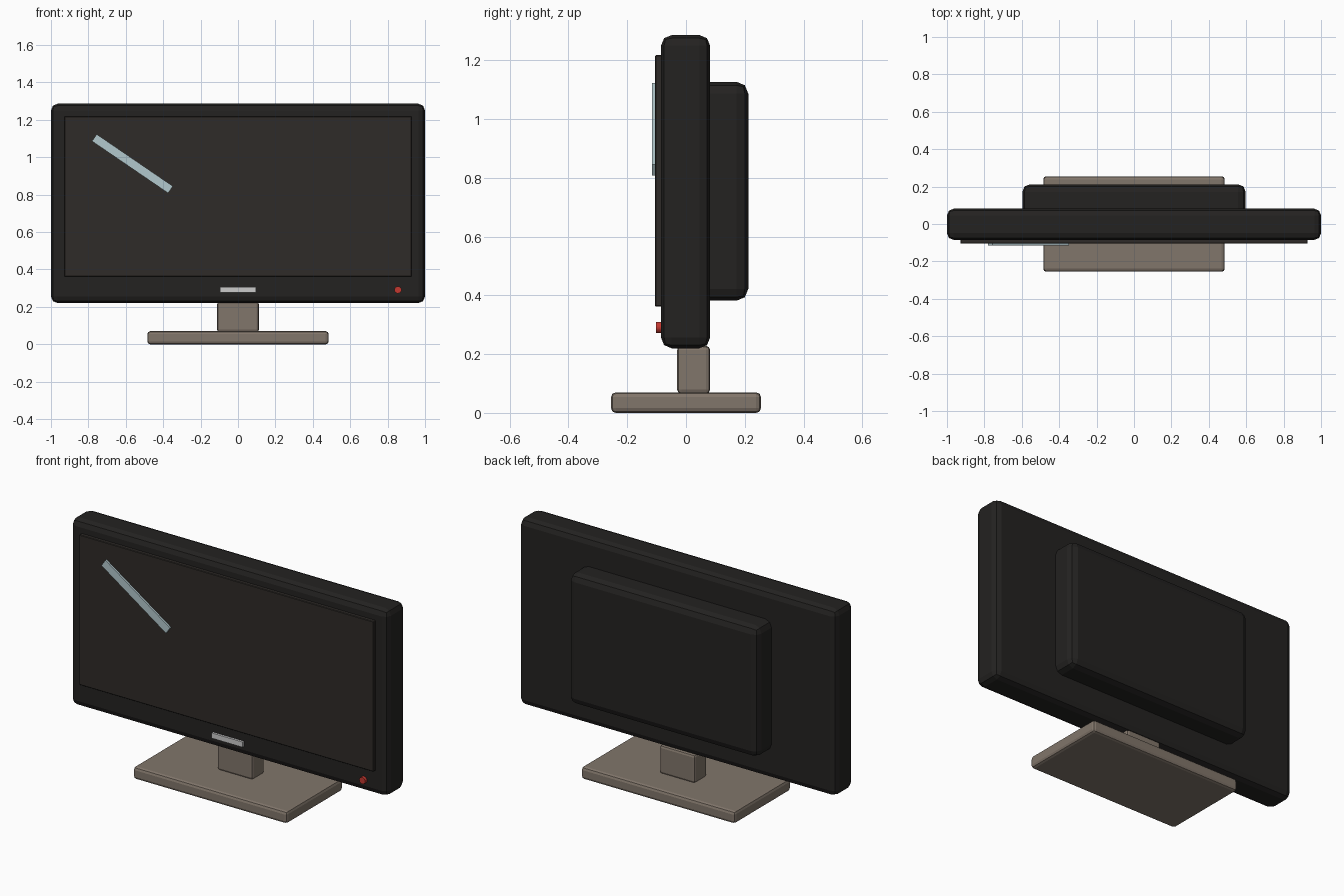
import bpy
from math import radians

if "Cube" in bpy.data.objects:
    bpy.data.objects.remove(bpy.data.objects["Cube"])


def material(name, rgb):
    m = bpy.data.materials.new(name)
    m.diffuse_color = (*rgb, 1)
    m.use_nodes = True
    m.node_tree.nodes["Principled BSDF"].inputs["Base Color"].default_value = m.diffuse_color
    return m


def finish(ob, name, mat, bevel, segments=2):
    ob.name = name
    ob.data.materials.append(mat)
    if bevel:
        mod = ob.modifiers.new("Bevel", 'BEVEL')
        mod.width = bevel
        mod.segments = segments
    return ob


def box(name, x, y, z, mat, bevel=0, segments=2):
    """Box from (min, max) ranges on each axis."""
    spans = (x, y, z)
    bpy.ops.mesh.primitive_cube_add(size=1, location=[(a + b) / 2 for a, b in spans])
    ob = bpy.context.object
    ob.scale = [b - a for a, b in spans]
    bpy.ops.object.transform_apply(location=False, rotation=False, scale=True)
    return finish(ob, name, mat, bevel, segments)


black = material("black_plastic", (0.017, 0.016, 0.015))
glass = material("dark_screen", (0.028, 0.024, 0.021))
taupe = material("stand_taupe", (0.22, 0.18, 0.145))
pale = material("glare_blue", (0.45, 0.58, 0.61))
silver = material("silver", (0.55, 0.55, 0.56))
red = material("power_red", (0.55, 0.04, 0.03))

# Stand
box("stand_base", (-0.485, 0.485), (-0.255, 0.255), (0, 0.07), taupe, 0.016)
box("stand_neck", (-0.112, 0.112), (-0.03, 0.082), (0.065, 0.228), taupe, 0.014)

# Main housing, rear bulge and screen panel
box("housing", (-1, 1), (-0.085, 0.082), (0.22, 1.286), black, 0.036)
box("rear_housing", (-0.597, 0.597), (0.04, 0.212), (0.382, 1.127), black, 0.04)
box("screen", (-0.928, 0.928), (-0.105, -0.07), (0.362, 1.218), glass, 0.003, 1)

# Glare strip across the screen
glare = box("screen_glare", (-0.811, -0.318), (-0.116, -0.1), (0.943, 0.988), pale)
glare.rotation_euler.y = radians(34.3)

# Front trim plate and power button
box("trim_plate", (-0.097, 0.097), (-0.098, -0.08), (0.277, 0.307), silver)
bpy.ops.mesh.primitive_cylinder_add(vertices=16, radius=0.019, depth=0.03,
                                    location=(0.855, -0.087, 0.291),
                                    rotation=(radians(90), 0, 0))
finish(bpy.context.object, "power_button", red, 0)
